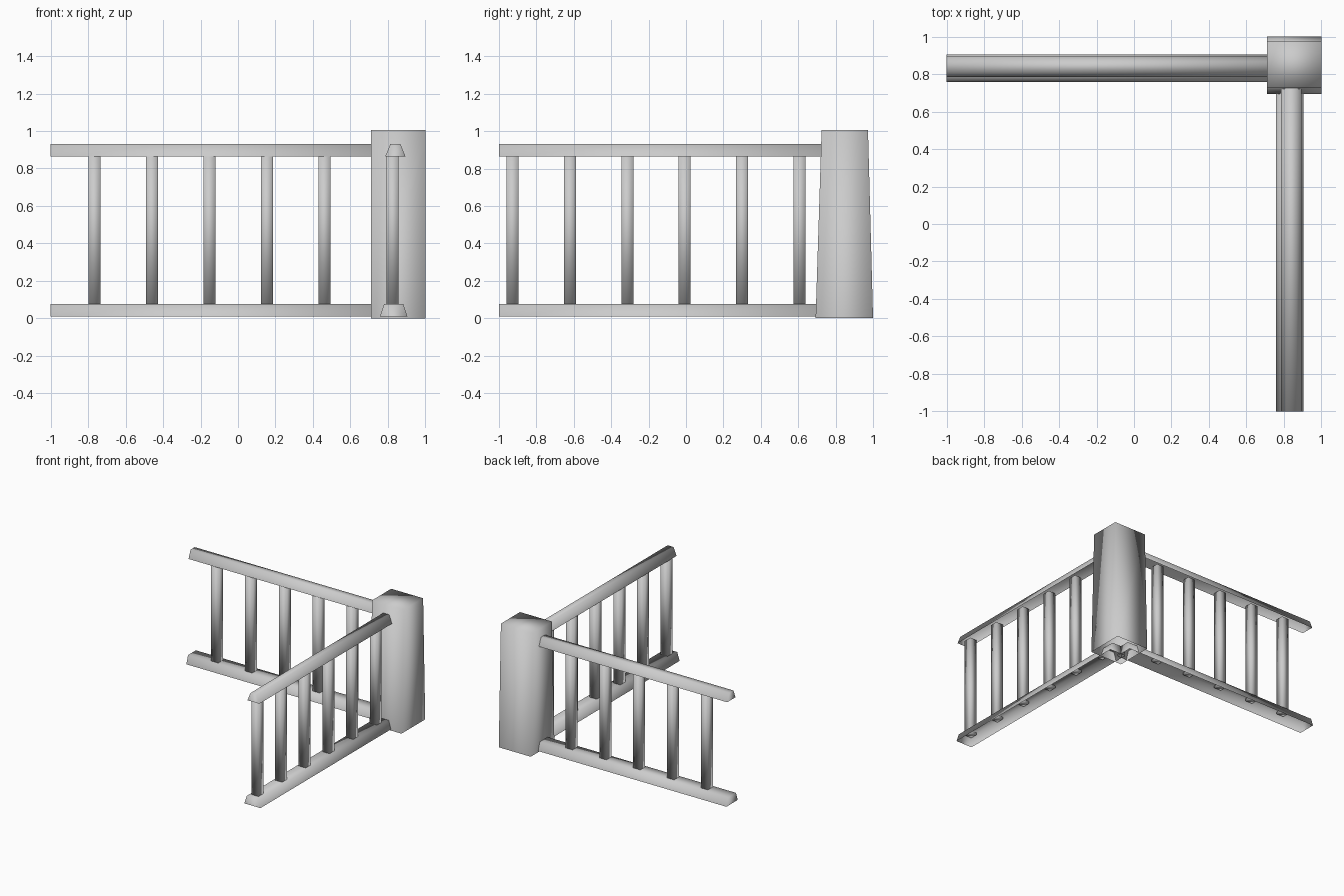
import bpy
import bmesh
from mathutils import Matrix, Vector

cube = bpy.data.objects.get("Cube")
if cube:
    bpy.data.objects.remove(cube, do_unlink=True)

grey = bpy.data.materials.new("light_grey")
grey.use_nodes = True
colour = (0.6, 0.6, 0.6, 1)
grey.diffuse_color = colour
grey.node_tree.nodes["Principled BSDF"].inputs["Base Color"].default_value = colour

# Swaps x and y, turning the back railing into the side railing
SWAP = Matrix(((0, 1, 0, 0), (1, 0, 0, 0), (0, 0, 1, 0), (0, 0, 0, 1)))


def block(name, bottom, top, z0, z1, open_bottom=False, turn=False):
    """Smooth tapered block; bottom and top are (x0, x1, y0, y1)."""
    bm = bmesh.new()
    rings = []
    for (x0, x1, y0, y1), z in ((bottom, z0), (top, z1)):
        corners = ((x0, y0), (x1, y0), (x1, y1), (x0, y1))
        rings.append([bm.verts.new(Vector((x, y, z))) for x, y in corners])
    low, high = rings
    bm.faces.new(high)
    if not open_bottom:
        bm.faces.new(low[::-1])
    for i in range(4):
        j = (i + 1) % 4
        bm.faces.new((low[i], low[j], high[j], high[i]))
    if turn:
        bm.transform(SWAP)
        bmesh.ops.reverse_faces(bm, faces=bm.faces[:])
    for face in bm.faces:
        face.smooth = True
    mesh = bpy.data.meshes.new(name)
    bm.to_mesh(mesh)
    bm.free()
    mesh.materials.append(grey)
    obj = bpy.data.objects.new(name, mesh)
    bpy.context.collection.objects.link(obj)
    return obj


def rail(name, centre, half_low, half_high, z0, z1, turn):
    """Trapezoid channel running from the free end into the post."""
    block(name,
          (-1, 0.8, centre - half_low, centre + half_low),
          (-1, 0.8, centre - half_high, centre + half_high),
          z0, z1, open_bottom=True, turn=turn)


def railing(side, first, count, turn):
    rail(side + "_bottom_rail", 0.831, 0.073, 0.051, 0.01, 0.077, turn)
    rail(side + "_top_rail", 0.84, 0.054, 0.027, 0.864, 0.93, turn)
    # Square balusters, evenly spaced
    r, y = 0.032, 0.826
    for i in range(count):
        x = first + i * 0.307
        foot = (x - r, x + r, y - r, y + r)
        block(f"{side}_baluster_{i + 1}", foot, foot, 0.06, 0.88, turn=turn)


# Corner post, tapered front to back, hollow underneath
block("corner_post", (0.71, 1, 0.693, 1), (0.71, 1, 0.725, 0.973),
      0, 1.005, open_bottom=True)

# Two railings meeting at the post
railing("back", -0.767, 5, False)
railing("side", -0.928, 6, True)
